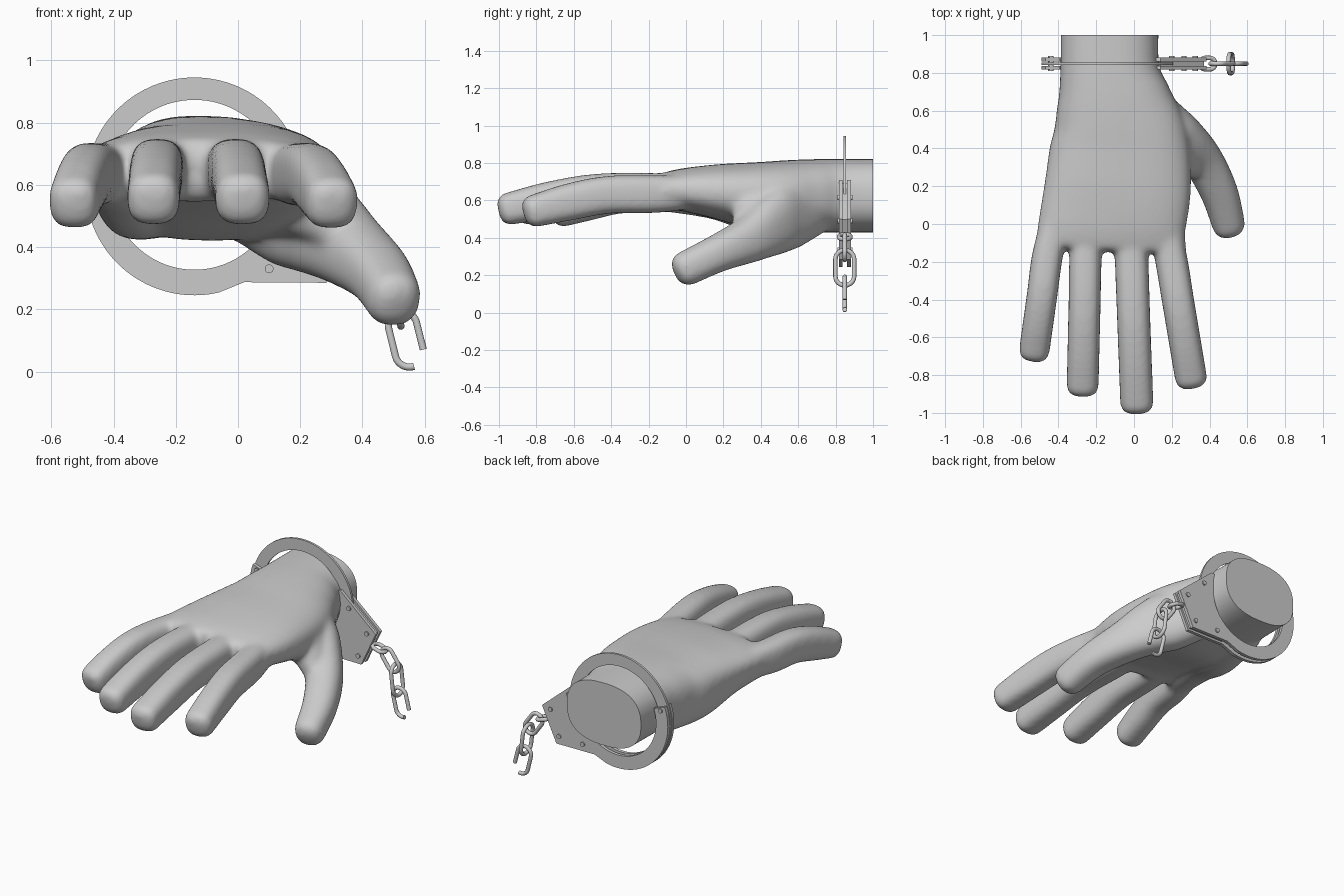
import bpy, bmesh, math
from mathutils import Vector

if "Cube" in bpy.data.objects:
    bpy.data.objects.remove(bpy.data.objects["Cube"])

# One plain grey for everything
grey = bpy.data.materials.new("plain_grey")
grey.use_nodes = True
colour = (0.6, 0.6, 0.6, 1)
grey.diffuse_color = colour
for node in grey.node_tree.nodes:
    if node.type == 'BSDF_PRINCIPLED':
        node.inputs["Base Color"].default_value = colour
        node.inputs["Roughness"].default_value = 0.6


def add_object(name, data):
    obj = bpy.data.objects.new(name, data)
    bpy.context.scene.collection.objects.link(obj)
    data.materials.append(grey)
    return obj


def mesh_object(name, bm):
    bmesh.ops.recalc_face_normals(bm, faces=bm.faces[:])
    mesh = bpy.data.meshes.new(name)
    bm.to_mesh(mesh)
    bm.free()
    return add_object(name, mesh)


def smooth_path(rows, steps=6):
    """Catmull-Rom interpolation of equal-length rows."""
    out = []
    for i in range(len(rows) - 1):
        a, b, c, d = (rows[max(i - 1, 0)], rows[i], rows[i + 1],
                      rows[min(i + 2, len(rows) - 1)])
        for k in range(steps):
            t = k / steps
            out.append([q + 0.5 * t * (r - p + t * (2 * p - 5 * q + 4 * r - s
                        + t * (3 * (q - r) + s - p)))
                        for p, q, r, s in zip(a, b, c, d)])
    return out + [list(rows[-1])]


def limb(bm, rows, power, cap, sides=32):
    """Loft along rows of (x, y, z, half width, half height), rounded at the end."""
    rows = smooth_path(rows)
    points = [Vector(r[:3]) for r in rows]
    count = len(rows)
    stations = []
    for i, row in enumerate(rows):
        t = (points[min(i + 1, count - 1)] - points[max(i - 1, 0)]).normalized()
        stations.append((points[i], t, row[3], row[4]))
    end, t, w, h = stations[-1]
    for k in range(1, 7):
        a = math.radians(13 * k)
        f = math.cos(a) ** 0.7
        stations.append((end + t * cap * math.sin(a), t, w * f, h * f))
    previous = None
    for p, t, w, h in stations:
        side = t.cross(Vector((0, 0, 1))).normalized()
        up = side.cross(t)
        ring = []
        for j in range(sides):
            c, s = math.cos(math.tau * j / sides), math.sin(math.tau * j / sides)
            c = math.copysign(abs(c) ** (2 / power), c)
            s = math.copysign(abs(s) ** (2 / power), s)
            ring.append(bm.verts.new(p + side * w * c + up * h * s))
        if previous is None:
            bm.faces.new(ring)
        else:
            for j in range(sides):
                n = (j + 1) % sides
                bm.faces.new((previous[j], previous[n], ring[n], ring[j]))
        previous = ring
    bm.faces.new(previous)


# Wrist and palm
bm = bmesh.new()
limb(bm, [(-.128, 1.08, .625, .26, .197),
          (-.128, .82, .625, .263, .197),
          (-.105, .65, .624, .308, .196),
          (-.077, .45, .617, .365, .193),
          (-.085, .2, .645, .388, .152),
          (-.115, 0, .657, .39, .117),
          (-.122, -.1, .648, .4, .103)], 2.5, .045)

# Fingers: base x, tip x, tip y, half width, drop
for base, tip, reach, half, drop in [(-.455, -.528, -.725, .081, .012),
                                     (-.255, -.272, -.912, .085, 0),
                                     (-.015, .015, -1.005, .088, 0),
                                     (.19, .302, -.87, .085, .012)]:
    start, stop = -.15, reach + .052
    rows = [(base + (-.122 - base) * .2, .12, .65, half * .85, .08)]
    for f, z, h in [(0, .646, .1), (.4, .642, .101), (.72, .602, .099), (1, .554, .086)]:
        rows.append((base + (tip - base) * f, start + (stop - start) * f,
                     z - drop, half, h))
    limb(bm, rows, 2.8, .052)

# Thumb and its fleshy root
limb(bm, [(.0, .72, .6, .1, .16),
          (.16, .55, .525, .118, .185),
          (.26, .465, .47, .112, .167),
          (.362, .34, .392, .108, .126),
          (.45, .17, .317, .1, .101),
          (.5, 0, .236, .088, .094)], 2.4, .067)

# Web between thumb and palm
limb(bm, [(.0, .56, .63, .14, .14),
          (.16, .42, .58, .13, .15),
          (.25, .35, .52, .09, .11),
          (.31, .31, .46, .07, .07)], 2.2, .04)

# Heel of the palm below the little finger
limb(bm, [(-.27, .7, .55, .11, .118),
          (-.33, .4, .548, .11, .122),
          (-.38, .15, .6, .1, .1),
          (-.43, -.1, .633, .088, .094)], 2.4, .04)
source = mesh_object("hand_source", bm)

# Fuse the limbs into one skin, then cut the wrist flat
remesh = source.modifiers.new("fuse", 'REMESH')
remesh.mode = 'VOXEL'
remesh.voxel_size = 0.012
soften = source.modifiers.new("soften", 'SMOOTH')
soften.factor = 0.5
soften.iterations = 28
bpy.context.view_layer.update()
bm = bmesh.new()
bm.from_object(source, bpy.context.evaluated_depsgraph_get())
bpy.data.objects.remove(source)
bmesh.ops.bisect_plane(bm, geom=bm.verts[:] + bm.edges[:] + bm.faces[:],
                       plane_co=(0, 1, 0), plane_no=(0, 1, 0), clear_outer=True)
bmesh.ops.holes_fill(bm, edges=[e for e in bm.edges if e.is_boundary], sides=0)
solid = [mesh_object("hand", bm)]

# Handcuff
RING_X, RING_Z, CUFF_Y = -.14, .595, .849


def arc(radius, first, last, steps=48):
    angles = [math.radians(first + (last - first) * k / steps) for k in range(steps + 1)]
    return [(RING_X + radius * math.cos(a), RING_Z + radius * math.sin(a)) for a in angles]


def plate(name, outline, middle, thickness):
    bm = bmesh.new()
    face = bm.faces.new([bm.verts.new((x, middle - thickness / 2, z)) for x, z in outline])
    moved = bmesh.ops.extrude_face_region(bm, geom=[face])["geom"]
    bmesh.ops.translate(bm, vec=(0, thickness, 0),
                        verts=[v for v in moved if isinstance(v, bmesh.types.BMVert)])
    solid.append(mesh_object(name, bm))


cheek = [(.02, .287), (.285, .285), (.385, .5), (.14, .71)]
core = [(.03, .3), (.277, .298), (.37, .497), (.14, .693)]
plate("swinging_arm", arc(.35, -30, 215) + arc(.278, 215, -30), CUFF_Y, .014)
plate("lock_core", core + arc(.28, 15, -65, 16), CUFF_Y, .024)
for label, offset in (("front", -.022), ("back", .022)):
    outline = arc(.35, 160, 283) + cheek + arc(.268, 24, -200)
    plate(label + "_cuff_plate", outline, CUFF_Y + offset, .02)

# Rivets
for x, z in [(-.44, .685), (.2, .615), (.325, .49), (.265, .335), (.1, .33)]:
    bm = bmesh.new()
    bmesh.ops.create_cone(bm, cap_ends=True, segments=16, radius1=.014,
                          radius2=.014, depth=.08)
    for v in bm.verts:
        v.co = (x + v.co.x, CUFF_Y + v.co.z, z + v.co.y)
    solid.append(mesh_object("rivet", bm))


# Chain
def link(name, centre, along, side, length, radius, first=0, last=360):
    centre, along, side = Vector(centre), Vector(along).normalized(), Vector(side).normalized()
    curve = bpy.data.curves.new(name, 'CURVE')
    curve.dimensions = '3D'
    curve.bevel_depth = .012
    curve.bevel_resolution = 3
    curve.use_fill_caps = True
    closed = last - first == 360
    steps = 36
    spline = curve.splines.new('POLY')
    spline.points.add(steps - 1)
    spline.use_cyclic_u = closed
    for k, point in enumerate(spline.points):
        a = math.radians(first + (last - first) * (k + .5 * closed) / (steps - (not closed)))
        reach = radius * math.sin(a) + math.copysign(length / 2 - radius, math.sin(a))
        point.co = (*(centre + side * radius * math.cos(a) + along * reach), 1)
    add_object(name, curve)


link("swivel_loop", (.39, CUFF_Y, .405), (1, 0, -.3), (0, 1, 0), .085, .03)
link("upper_link", (.465, CUFF_Y, .35), (.5, 0, -.7), (.7, 0, .5), .15, .04)
link("middle_link", (.512, CUFF_Y, .24), (.12, 0, -1), (0, 1, 0), .19, .05)
link("broken_link", (.54, CUFF_Y, .103), (.25, 0, -1), (1, 0, .25), .18, .046, 85, 361)

# Shading
bpy.ops.object.select_all(action='DESELECT')
for obj in solid:
    obj.select_set(True)
bpy.context.view_layer.objects.active = solid[0]
bpy.ops.object.shade_smooth_by_angle(angle=math.radians(40))
